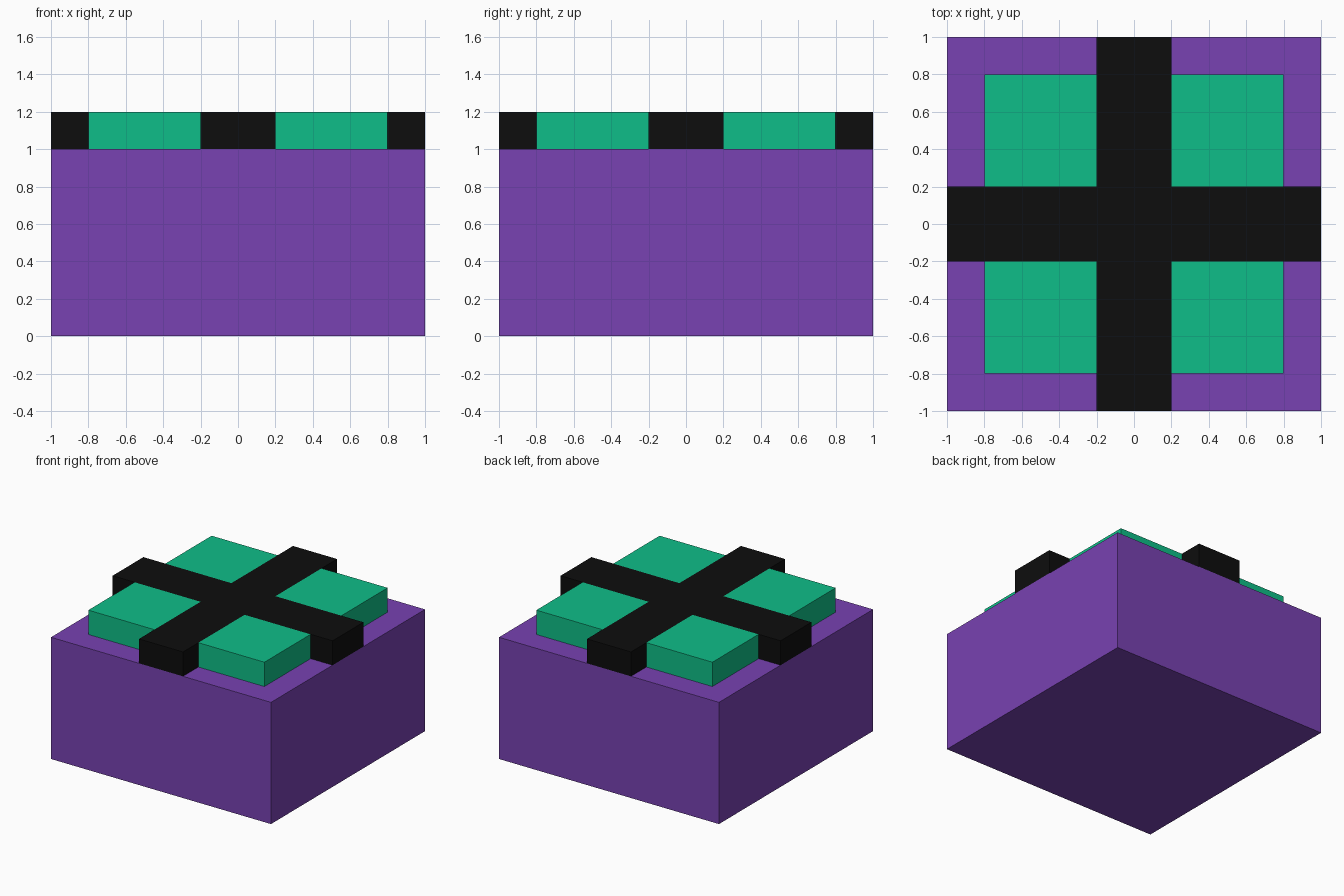
import bpy
import bmesh

cube = bpy.data.objects.get("Cube")
if cube:
    bpy.data.objects.remove(cube, do_unlink=True)


def make_material(name, rgb):
    mat = bpy.data.materials.new(name)
    mat.use_nodes = True
    color = (*rgb, 1.0)
    mat.diffuse_color = color
    bsdf = next(n for n in mat.node_tree.nodes if n.type == 'BSDF_PRINCIPLED')
    bsdf.inputs["Base Color"].default_value = color
    return mat


def make_prism(name, outline, z0, z1, mat):
    """Extrude a counter-clockwise outline from z0 up to z1."""
    bm = bmesh.new()
    base = bm.faces.new([bm.verts.new((x, y, z0)) for x, y in outline])
    top = bmesh.ops.extrude_face_region(bm, geom=[base], use_keep_orig=True)
    verts = [g for g in top["geom"] if isinstance(g, bmesh.types.BMVert)]
    bmesh.ops.translate(bm, verts=verts, vec=(0, 0, z1 - z0))
    bmesh.ops.recalc_face_normals(bm, faces=bm.faces)
    mesh = bpy.data.meshes.new(name)
    bm.to_mesh(mesh)
    bm.free()
    mesh.materials.append(mat)
    obj = bpy.data.objects.new(name, mesh)
    bpy.context.collection.objects.link(obj)
    return obj


def square(cx, cy, half):
    return [(cx - half, cy - half), (cx + half, cy - half),
            (cx + half, cy + half), (cx - half, cy + half)]


purple = make_material("purple", (0.188, 0.054, 0.445))
green = make_material("green", (0.0048, 0.515, 0.246))
black = make_material("black", (0.004, 0.004, 0.004))

BODY_TOP, TOP = 1.0, 1.2

# Body block
make_prism("body", square(0, 0, 1.0), 0.0, BODY_TOP, purple)

# Cross divider: one arm outline turned through four quarters
outline = []
arm = [(0.2, -0.2), (1.0, -0.2), (1.0, 0.2)]
for _ in range(4):
    outline += arm
    arm = [(-y, x) for x, y in arm]
make_prism("cross_divider", outline, BODY_TOP, TOP, black)

# Four raised pads, one in each corner of the cross
for side, sx in (("left", 1), ("right", -1)):
    for end, sy in (("front", -1), ("back", 1)):
        make_prism(f"pad_{end}_{side}", square(0.5 * sx, 0.5 * sy, 0.3),
                   BODY_TOP, TOP, green)
